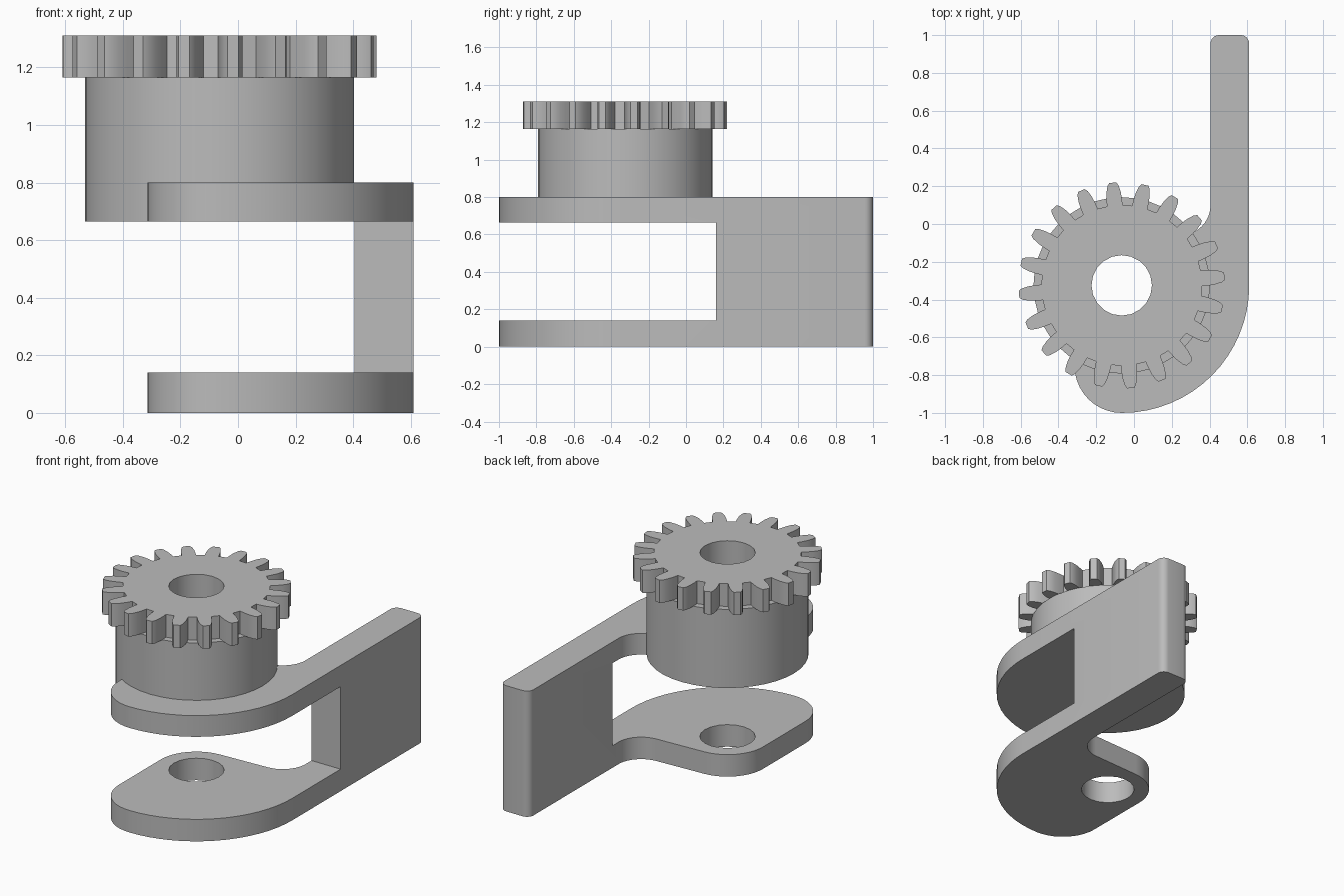
import bpy, bmesh
from math import radians, cos, sin, atan2, hypot, acos, degrees

cube = bpy.data.objects.get("Cube")
if cube:
    bpy.data.objects.remove(cube, do_unlink=True)

AXIS = (-0.065, -0.325)      # shared centre of gear, drum and holes
TAB, FILLET, OUTER = 0.25, 0.16, 0.675

grey = bpy.data.materials.new("plain grey")
grey.use_nodes = True
grey.diffuse_color = (0.5, 0.5, 0.5, 1)
grey.node_tree.nodes["Principled BSDF"].inputs["Base Color"].default_value = (0.5, 0.5, 0.5, 1)


def arc(centre, r, start, end, n):
    """Points along a circular arc, angles in degrees."""
    steps = [radians(start + (end - start) * i / n) for i in range(n + 1)]
    return [(centre[0] + r * cos(a), centre[1] + r * sin(a)) for a in steps]


def ring(r, n):
    return arc(AXIS, r, 0, 360, n)[:-1]


def prism(name, loops, z0, z1):
    """Extrude a flat outline, with holes, between two heights."""
    curve = bpy.data.curves.new(name, 'CURVE')
    curve.dimensions, curve.fill_mode = '2D', 'BOTH'
    curve.extrude = (z1 - z0) / 2
    for loop in loops:
        s = curve.splines.new('POLY')
        s.points.add(len(loop) - 1)
        for p, (x, y) in zip(s.points, loop):
            p.co = (x, y, 0, 1)
        s.use_cyclic_u = True
    ob = bpy.data.objects.new(name, curve)
    bpy.context.collection.objects.link(ob)
    select(ob)
    bpy.ops.object.convert(target='MESH')
    ob = bpy.context.view_layer.objects.active
    ob.name = name
    bm = bmesh.new()
    bm.from_mesh(ob.data)
    bmesh.ops.translate(bm, verts=bm.verts, vec=(0, 0, (z0 + z1) / 2))
    bmesh.ops.remove_doubles(bm, verts=bm.verts, dist=0.0001)
    bmesh.ops.recalc_face_normals(bm, faces=bm.faces)
    bm.to_mesh(ob.data)
    bm.free()
    ob.data.materials.clear()
    ob.data.materials.append(grey)
    return ob


def select(ob):
    bpy.ops.object.select_all(action='DESELECT')
    ob.select_set(True)
    bpy.context.view_layer.objects.active = ob


def smooth(ob):
    select(ob)
    bpy.ops.object.shade_smooth_by_angle(angle=radians(25))


hole = ring(0.16, 20)

# Bracket outline: long arm, inner fillet, round tab, lower corner, large outer sweep
inner_x, outer_x, back_y, corner = 0.405, 0.61, 1.0, 0.045
fillet_c = (inner_x - FILLET, 0.1)
dx, dy = fillet_c[0] - AXIS[0], fillet_c[1] - AXIS[1]
tangent = degrees(atan2(dy, dx) + acos((TAB + FILLET) / hypot(dx, dy)))
outline = (
    arc((outer_x - corner, back_y - corner), corner, 0, 90, 6)
    + arc((inner_x + corner, back_y - corner), corner, 90, 180, 6)
    + arc(fillet_c, FILLET, 0, tangent - 180, 10)
    + arc(AXIS, TAB, tangent, 180, 10)
    + arc((AXIS[0], AXIS[1] - OUTER + TAB), TAB, 180, 270, 10)
    + arc(AXIS, OUTER, 270, 360, 16)[1:]
)
bracket = prism("bracket", [outline, hole], 0, 0.8)

# Opening between the two plates
bpy.ops.mesh.primitive_cube_add(size=1, location=(0, 0.16 - 1, 0.4025))
cutter = bpy.context.object
cutter.name = "opening_cutter"
cutter.scale = (3, 2, 0.525)
cutter.hide_render = True
mod = bracket.modifiers.new("opening", 'BOOLEAN')
mod.operation, mod.solver, mod.object = 'DIFFERENCE', 'EXACT', cutter
select(bracket)
bpy.ops.object.modifier_apply(modifier=mod.name)
bpy.data.objects.remove(cutter, do_unlink=True)
smooth(bracket)

# Drum under the gear
smooth(prism("drum", [ring(0.467, 40), hole], 0.665, 1.165))

# Gear with twenty tapered teeth: (half angle, radius) from root to tip
flank = [(5.6, 0.425), (5.1, 0.46), (4.4, 0.495), (3.2, 0.53), (2.0, 0.546)]
tooth = [(-a, r) for a, r in flank] + [(a, r) for a, r in reversed(flank)]
teeth = []
for i in range(20):
    for a, r in tooth:
        t = radians(5 + 18 * i + a)
        teeth.append((AXIS[0] + r * cos(t), AXIS[1] + r * sin(t)))
smooth(prism("gear", [teeth, hole], 1.165, 1.31))
